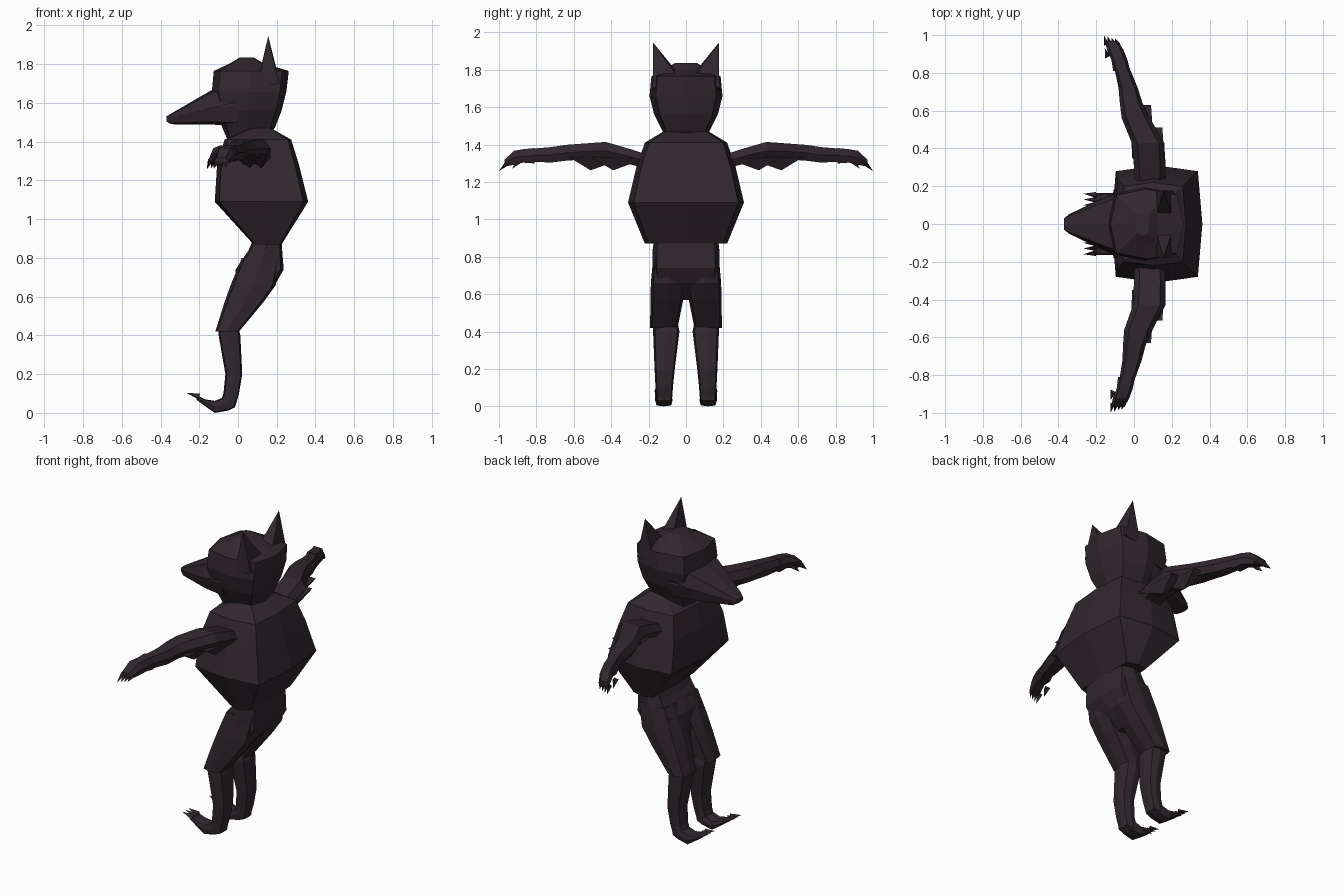
import bpy, bmesh, math
from mathutils import Vector


def material(name, rgb):
    m = bpy.data.materials.new(name)
    m.diffuse_color = (*rgb, 1)
    return m


FUR = material("dark fur", (0.031, 0.021, 0.028))
MOUTH = material("dark red mouth", (0.040, 0.019, 0.024))


def finish(name, bm, mat):
    bmesh.ops.recalc_face_normals(bm, faces=bm.faces)
    me = bpy.data.meshes.new(name)
    bm.to_mesh(me)
    bm.free()
    me.materials.append(mat)
    ob = bpy.data.objects.new(name, me)
    bpy.context.collection.objects.link(ob)


def loft(name, axis, rings, side=1, n=8, e=0.6, mat=FUR, lean=0):
    """Skin boxy rings (t, a0, a1, b0, b1); t runs along the axis, a and b along the other two."""
    bm = bmesh.new()
    loops = []
    for t, a0, a1, b0, b1 in rings:
        loop = []
        for i in range(n):
            w = 2 * math.pi * i / n
            c, s = round(math.cos(w), 6), round(math.sin(w), 6)
            c = math.copysign(abs(c) ** e, c)
            s = math.copysign(abs(s) ** e, s)
            a = (a0 + a1) / 2 + (a1 - a0) / 2 * c
            b = (b0 + b1) / 2 + (b1 - b0) / 2 * s
            p = {"x": (t, a, b), "y": (a, t, b), "z": (a, b, t)}[axis]
            x, y, z = p
            if side < 0:
                x += lean * max(0, y - 0.3)
            loop.append(bm.verts.new((x, y * side, z)))
        loops.append(loop)
    for p, q in zip(loops, loops[1:]):
        for i in range(n):
            j = (i + 1) % n
            bm.faces.new((p[i], p[j], q[j], q[i]))
    bm.faces.new(loops[0])
    bm.faces.new(loops[-1])
    finish(name, bm, mat)


def spike(name, base, tip, side=1, lean=0):
    """Pyramid from base points to a tip."""
    bm = bmesh.new()

    def vert(p):
        x = p[0] + (lean * max(0, p[1] - 0.3) if side < 0 else 0)
        return bm.verts.new((x, p[1] * side, p[2]))
    ring = [vert(p) for p in base]
    top = vert(tip)
    for i, v in enumerate(ring):
        bm.faces.new((v, ring[(i + 1) % len(ring)], top))
    bm.faces.new(ring)
    finish(name, bm, FUR)


def claw_base(c, d, r):
    """Small triangle around c, square to direction d."""
    d = Vector(d).normalized()
    u = d.orthogonal().normalized()
    v = d.cross(u)
    return [Vector(c) + r * (u * math.cos(k * 2.094) + v * math.sin(k * 2.094)) for k in range(3)]


# Torso, pelvis
loft("torso", "z", [(0.87, 0.08, 0.225, -0.22, 0.22), (1.09, -0.12, 0.362, -0.31, 0.31),
                    (1.28, -0.108, 0.315, -0.265, 0.265), (1.41, -0.07, 0.275, -0.22, 0.22),
                    (1.47, 0.06, 0.17, -0.12, 0.12)], e=0.3)
loft("pelvis", "z", [(0.90, 0.08, 0.225, -0.17, 0.17), (0.84, 0.055, 0.228, -0.178, 0.178),
                     (0.74, -0.012, 0.236, -0.18, 0.18), (0.66, -0.02, 0.19, -0.17, 0.17),
                     (0.57, -0.02, 0.10, -0.06, 0.06)], e=0.4)

# Head, snout and mouth
loft("head", "z", [(1.40, -0.05, 0.10, -0.09, 0.09), (1.47, -0.08, 0.19, -0.125, 0.125),
                   (1.56, -0.11, 0.225, -0.17, 0.17), (1.66, -0.135, 0.25, -0.195, 0.195),
                   (1.765, -0.125, 0.262, -0.185, 0.185), (1.805, -0.04, 0.13, -0.11, 0.11),
                   (1.835, 0.01, 0.08, -0.06, 0.06)], e=0.55)
loft("snout", "x", [(-0.37, -0.03, 0.03, 1.505, 1.53), (-0.345, -0.05, 0.05, 1.49, 1.545),
                    (-0.13, -0.15, 0.15, 1.488, 1.67), (0.0, -0.165, 0.165, 1.48, 1.69)], e=0.5)
loft("mouth_line", "x", [(-0.35, -0.049, 0.049, 1.520, 1.528), (-0.13, -0.153, 0.153, 1.568, 1.584),
                         (0.0, -0.170, 0.170, 1.60, 1.615)], n=4, mat=MOUTH)

for s, tag in ((1, "left"), (-1, "right")):
    # Ears
    spike(f"{tag}_ear", [(0.10, 0.178, 1.68), (0.21, 0.178, 1.70), (0.20, 0.05, 1.77), (0.12, 0.05, 1.79)],
          (0.156, 0.176, 1.945), s)

    # Arms with tufts below, then hand and claws
    loft(f"{tag}_arm", "y", [(0.18, 0.0, 0.16, 1.26, 1.34), (0.30, 0.0, 0.168, 1.29, 1.38),
                             (0.43, -0.012, 0.16, 1.315, 1.418), (0.56, -0.065, 0.085, 1.315, 1.408),
                             (0.64, -0.075, 0.045, 1.31, 1.402), (0.72, -0.082, 0.02, 1.30, 1.39),
                             (0.83, -0.105, -0.025, 1.305, 1.38)], s, n=6, lean=0.05)
    loft(f"{tag}_hand", "y", [(0.81, -0.11, -0.02, 1.295, 1.385), (0.87, -0.12, -0.035, 1.30, 1.378),
                              (0.92, -0.142, -0.055, 1.288, 1.37), (0.97, -0.155, -0.085, 1.28, 1.32)],
         s, n=6, lean=0.05)
    for k in range(4):
        x = -0.148 + 0.02 * k
        spike(f"{tag}_finger_claw_{k + 1}", claw_base((x, 0.955, 1.30), (-0.01, 0.04, -0.04), 0.016),
              (x - 0.012, 1.0 - 0.006 * k, 1.258 + 0.004 * k), s, 0.05)
    x = -0.14
    spike(f"{tag}_thumb_claw", claw_base((x, 0.89, 1.31), (-0.02, 0.03, -0.03), 0.02), (x - 0.015, 0.93, 1.27), s, 0.05)
    for k, (y, x) in enumerate(((0.39, 0.12), (0.51, 0.06))):
        spike(f"{tag}_arm_tuft_{k + 1}", [(x - 0.07, y - 0.16, 1.33), (x + 0.05, y - 0.16, 1.32),
                                          (x + 0.03, y + 0.12, 1.335), (x - 0.08, y + 0.12, 1.335)],
              (x, y, 1.262), s)

    # Thighs, shins, feet
    loft(f"{tag}_thigh", "z", [(0.80, 0.02, 0.22, 0.01, 0.175), (0.66, -0.038, 0.195, 0.005, 0.188),
                               (0.57, -0.07, 0.13, 0.015, 0.19), (0.42, -0.117, 0.005, 0.045, 0.192)], s, e=0.45)
    loft(f"{tag}_shin", "z", [(0.45, -0.10, 0.0, 0.045, 0.175), (0.40, -0.10, 0.012, 0.035, 0.176),
                              (0.20, -0.065, 0.022, 0.06, 0.168), (0.10, -0.075, 0.005, 0.07, 0.163),
                              (0.03, -0.10, -0.015, 0.075, 0.16)], s, n=8, e=0.5)
    loft(f"{tag}_foot", "x", [(-0.015, 0.08, 0.155, 0.03, 0.06), (-0.05, 0.075, 0.16, 0.012, 0.09),
                              (-0.12, 0.072, 0.165, 0.0, 0.062), (-0.17, 0.075, 0.165, 0.035, 0.07),
                              (-0.215, 0.085, 0.165, 0.068, 0.092)], s, n=8, e=0.5)
    for k in range(3):
        y = 0.10 + 0.026 * k
        spike(f"{tag}_toe_claw_{k + 1}", claw_base((-0.20, y, 0.082), (-1, 0, 0.2), 0.018),
              (-0.268, y + 0.004 * k, 0.104), s)
